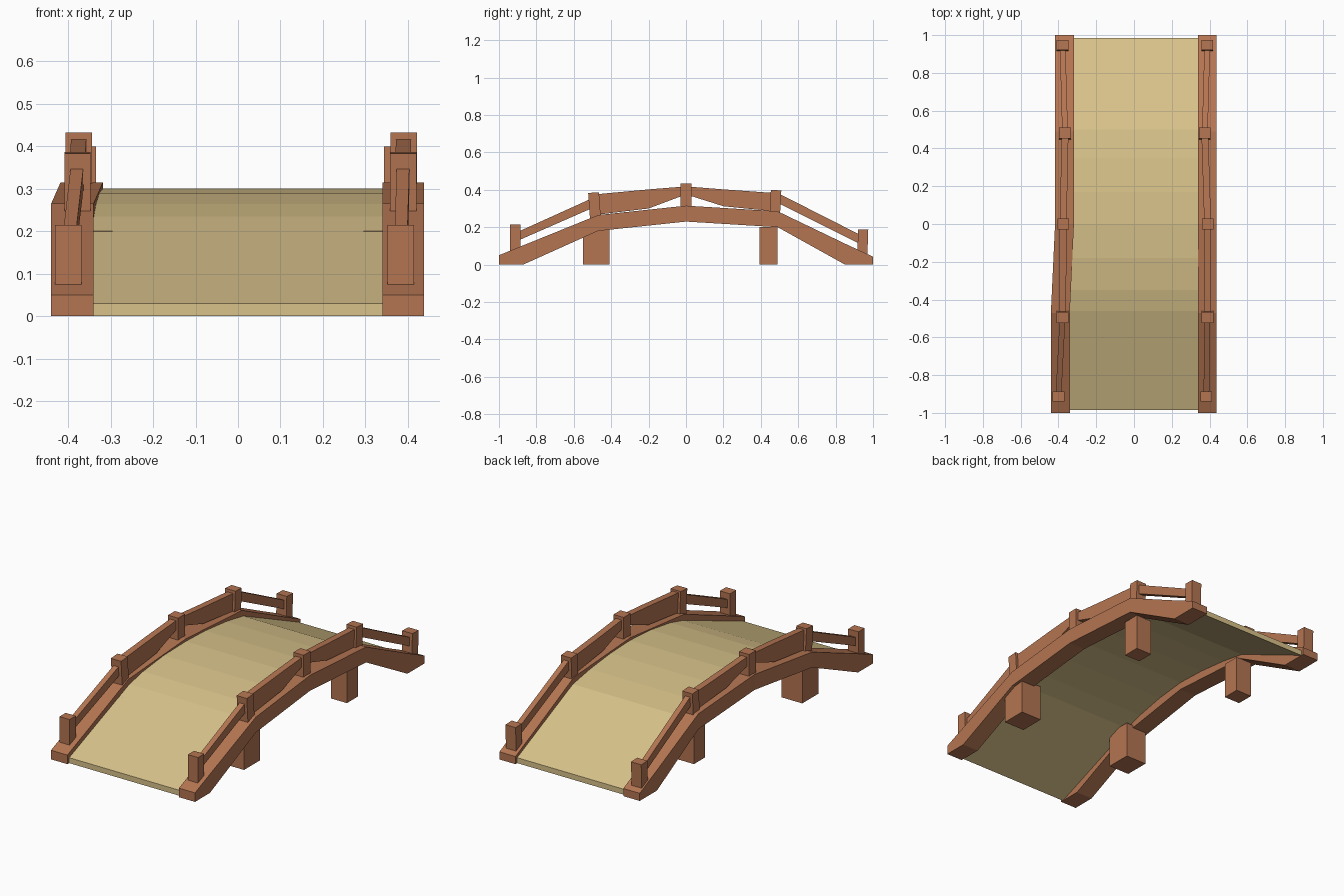
import bpy, bmesh, math
from mathutils import Matrix, Vector

if "Cube" in bpy.data.objects:
    bpy.data.objects.remove(bpy.data.objects["Cube"])


def material(name, color):
    m = bpy.data.materials.new(name)
    m.diffuse_color = (*color, 1)
    m.use_nodes = True
    m.node_tree.nodes["Principled BSDF"].inputs["Base Color"].default_value = m.diffuse_color
    return m


WOOD = material("red brown wood", (0.456, 0.178, 0.084))
DECK = material("pale planks", (0.686, 0.539, 0.254))


def finish(bm, name, mat):
    bmesh.ops.recalc_face_normals(bm, faces=bm.faces)
    me = bpy.data.meshes.new(name)
    bm.to_mesh(me)
    bm.free()
    me.materials.append(mat)
    ob = bpy.data.objects.new(name, me)
    bpy.context.collection.objects.link(ob)
    return ob


def strip(name, stations, mat):
    """Loft of rectangular sections: (y, x0, x1, bottom z, top z)."""
    bm = bmesh.new()
    rings = [[bm.verts.new(p) for p in ((x0, y, b), (x1, y, b), (x1, y, t), (x0, y, t))]
             for y, x0, x1, b, t in stations]
    for a, c in zip(rings, rings[1:]):
        for i in range(4):
            j = (i + 1) % 4
            bm.faces.new((a[i], a[j], c[j], c[i]))
    bm.faces.new(rings[0])
    bm.faces.new(rings[-1])
    return finish(bm, name, mat)


def box(name, x, y, z, tilt=0):
    """Box from three (min, max) ranges, tilted about the x axis."""
    c = Vector(((x[0] + x[1]) / 2, (y[0] + y[1]) / 2, (z[0] + z[1]) / 2))
    s = (x[1] - x[0], y[1] - y[0], z[1] - z[0])
    bm = bmesh.new()
    bmesh.ops.create_cube(bm, size=1, matrix=Matrix.Translation(c)
                          @ Matrix.Rotation(math.radians(tilt), 4, 'X')
                          @ Matrix.Diagonal((*s, 1)))
    return finish(bm, name, WOOD)


# arched deck
deck_top = [(-0.985, 0.03), (-0.46, 0.235), (-0.35, 0.264), (-0.18, 0.29), (0, 0.301),
            (0.17, 0.295), (0.35, 0.276), (0.5, 0.25), (0.985, 0.03)]
strip("deck", [(y, -0.342, 0.345, max(z - 0.03, 0), z) for y, z in deck_top], DECK)

# side beams; the left one shifts inward slightly past the front bend
beam = [(-1, 0, 0.05), (-0.87, 0, 0.103), (-0.47, 0.18, 0.265), (0, 0.23, 0.315),
        (0.49, 0.2, 0.285), (0.85, 0, 0.112), (1, 0, 0.042)]
for side in (-1, 1):
    tag = "left" if side < 0 else "right"
    st = []
    for y, b, t in beam:
        d = 0.022 if side < 0 and y > -0.1 else 0
        x0, x1 = (-0.44 + d, -0.34 + d) if side < 0 else (0.34, 0.438)
        st.append((y, x0, x1, b, t))
    strip(tag + "_beam", st, WOOD)

    # support legs, thicker at the front
    for nm, a, c, y in (("front", 0.295, 0.422, (-0.55, -0.41)), ("back", 0.293, 0.39, (0.392, 0.488))):
        box(f"{tag}_{nm}_leg", sorted((side * a, side * c)), y, (0, 0.2))

    # railing posts: centre x, y range, z range, tilt
    cx = (-0.4, -0.378, -0.375, -0.365, -0.378) if side < 0 else (0.383, 0.389, 0.39, 0.375, 0.388)
    rows = [((-0.94, -0.886), (0.065, 0.215), 0), ((-0.518, -0.46), (0.24, 0.385), 4),
            ((-0.03, 0.03), (0.29, 0.433), 0), ((0.45, 0.506), (0.26, 0.398), -3),
            ((0.918, 0.972), (0.045, 0.188), -2)]
    for i, (y, z, tilt) in enumerate(rows):
        box(f"{tag}_post_{i + 1}", (cx[i] - 0.031, cx[i] + 0.031), y, z, tilt)

    # rails: sloped bars at the ends, deeper bracket-shaped ones over the crown
    rails = [[(-0.91, 0.123, 0.17), (-0.49, 0.307, 0.36)],
             [(-0.49, 0.265, 0.375), (-0.2, 0.3, 0.402), (0, 0.375, 0.418)],
             [(0, 0.375, 0.418), (0.2, 0.312, 0.402), (0.48, 0.284, 0.382)],
             [(0.48, 0.335, 0.388), (0.945, 0.103, 0.152)]]
    for i, r in enumerate(rails):
        y0, y1 = r[0][0], r[-1][0]
        w = 0.015 if i in (0, 3) else 0.018
        st = []
        for y, b, t in r:
            x = cx[i] + (cx[i + 1] - cx[i]) * (y - y0) / (y1 - y0)
            st.append((y, x - w, x + w, b, t))
        strip(f"{tag}_rail_{i + 1}", st, WOOD)
